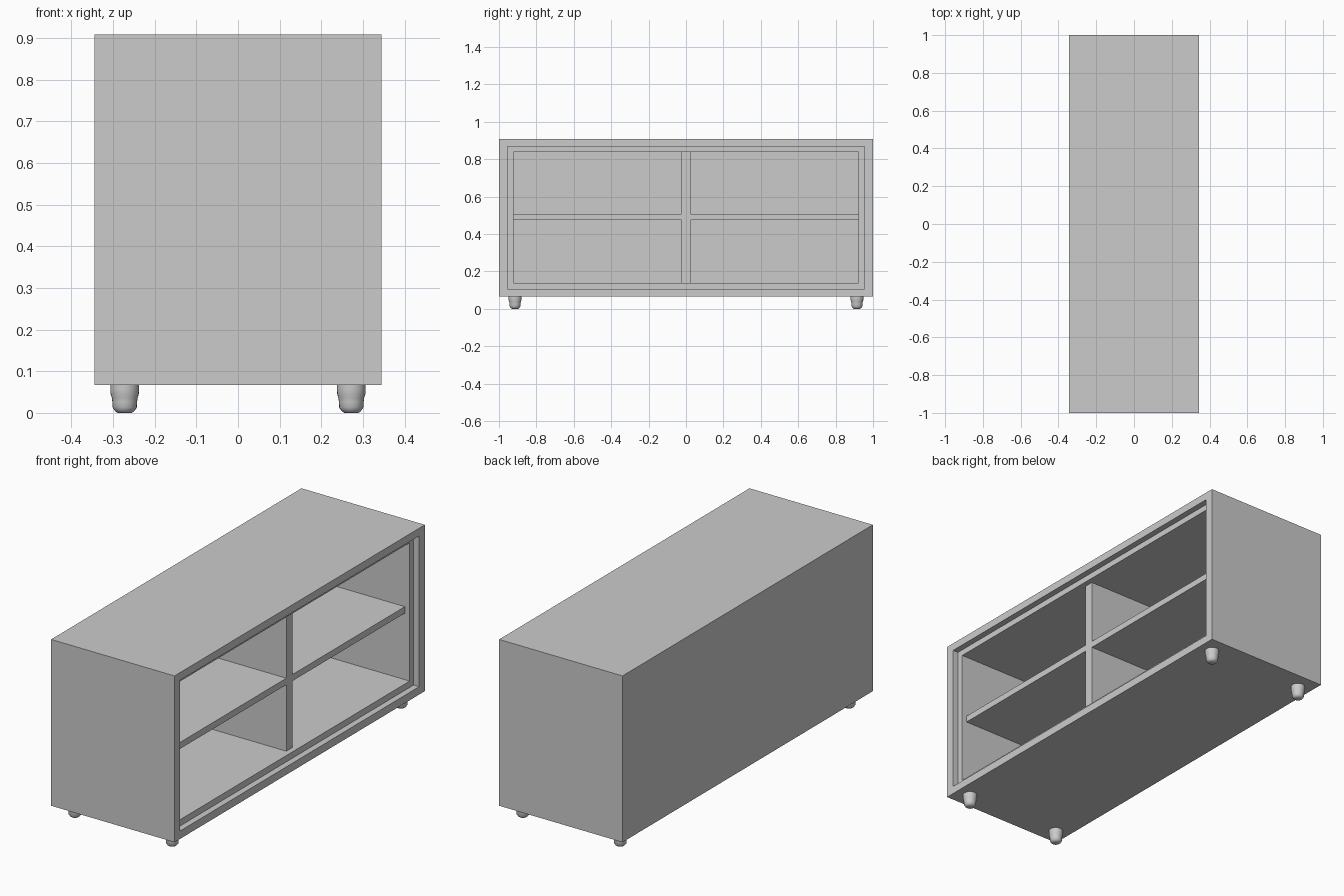
import bpy, bmesh, math

if "Cube" in bpy.data.objects:
    bpy.data.objects.remove(bpy.data.objects["Cube"])

HX = 0.345                 # half depth of the cabinet
Z0, Z1 = 0.067, 0.908      # underside and top of the cabinet
BACK = -0.30               # inner face of the back panel


def add_object(name, bm):
    bmesh.ops.recalc_face_normals(bm, faces=bm.faces)
    mesh = bpy.data.meshes.new(name)
    bm.to_mesh(mesh)
    bm.free()
    obj = bpy.data.objects.new(name, mesh)
    bpy.context.collection.objects.link(obj)
    return obj


def loft(name, rings):
    """Closed solid skinned through a sequence of equal-length rings."""
    bm = bmesh.new()
    rows = [[bm.verts.new(p) for p in ring] for ring in rings]
    n = len(rows[0])
    for a, b in zip(rows, rows[1:]):
        for i in range(n):
            j = (i + 1) % n
            bm.faces.new((a[i], a[j], b[j], b[i]))
    bm.faces.new(rows[0])
    bm.faces.new(rows[-1])
    return add_object(name, bm)


def rect(x, y0, y1, z0, z1):
    return [(x, y0, z0), (x, y1, z0), (x, y1, z1), (x, y0, z1)]


def box(name, x0, x1, *yz):
    return loft(name, [rect(x0, *yz), rect(x1, *yz)])


# Carcass: outer shell, door recess, then the inner compartment
outer = (-1, 1, Z0, Z1)
lip = (-0.955, 0.955, 0.107, 0.869)
inner = (-0.923, 0.923, 0.139, 0.838)
step = HX - 0.031
loft("carcass", [rect(-HX, *outer), rect(HX, *outer), rect(HX, *lip),
                 rect(step, *lip), rect(step, *inner), rect(BACK, *inner)])

# Divider and shelves, set back a little from the door recess
front = HX - 0.058
box("divider", BACK, front, -0.024, 0.024, 0.139, 0.838)
box("left_shelf", BACK, front, -0.923, -0.024, 0.475, 0.508)
box("right_shelf", BACK, front, 0.024, 0.923, 0.475, 0.508)

# Turned feet
profile = [(0.017, 0), (0.023, 0.004), (0.029, 0.013), (0.0295, 0.026),
           (0.031, 0.036), (0.034, 0.046), (0.0345, 0.058), (0.0345, Z0)]
SIDES = 24
for sx, xn in ((-1, "back"), (1, "front")):
    for sy, yn in ((-1, "left"), (1, "right")):
        foot = loft(f"{xn}_{yn}_foot", [
            [(r * math.cos(2 * math.pi * i / SIDES),
              r * math.sin(2 * math.pi * i / SIDES), z) for i in range(SIDES)]
            for r, z in profile])
        foot.location = (sx * 0.272, sy * 0.914, 0)
        bpy.ops.object.select_all(action='DESELECT')
        foot.select_set(True)
        bpy.context.view_layer.objects.active = foot
        bpy.ops.object.shade_smooth_by_angle(angle=math.radians(35))
